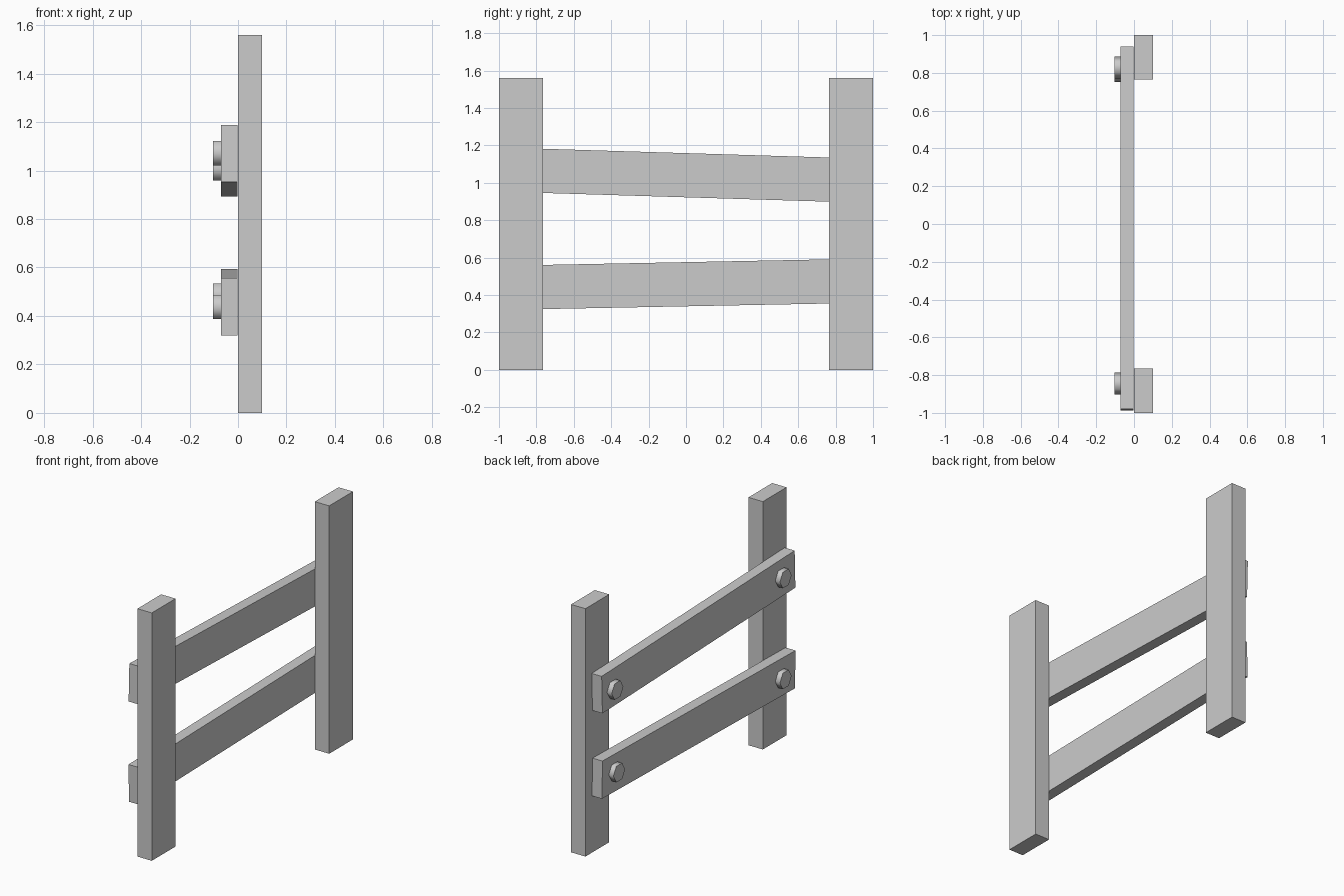
import bpy
from math import radians, pi

if "Cube" in bpy.data.objects:
    bpy.data.objects.remove(bpy.data.objects["Cube"])


def box(name, loc, size, tilt=0):
    bpy.ops.mesh.primitive_cube_add(size=1, location=loc)
    ob = bpy.context.object
    ob.name = name
    ob.scale = size
    bpy.ops.object.transform_apply(location=False, rotation=False, scale=True)
    ob.rotation_euler.x = radians(tilt)
    return ob


def bolt(name, y, z):
    # Hexagonal head, corner up, axis along x
    bpy.ops.mesh.primitive_cylinder_add(vertices=6, radius=0.058, depth=0.034,
                                        location=(-0.086, y, z), rotation=(0, pi / 2, 0))
    bpy.context.object.name = name
    bpy.ops.object.shade_smooth_by_angle(angle=radians(70))


# Upright posts
for label, s in (("front", -1), ("back", 1)):
    box(label + "_post", (0.05, s * 0.882, 0.78), (0.1, 0.236, 1.56))

# Slightly crooked rails nailed across the posts
box("upper_rail", (-0.036, -0.024, 1.041), (0.069, 1.92, 0.236), -1.75)
box("lower_rail", (-0.036, -0.026, 0.457), (0.069, 1.92, 0.236), 1.12)

# Bolt heads
bolt("upper_front_bolt", -0.845, 1.072)
bolt("upper_back_bolt", 0.828, 1.009)
bolt("lower_front_bolt", -0.845, 0.437)
bolt("lower_back_bolt", 0.811, 0.483)
